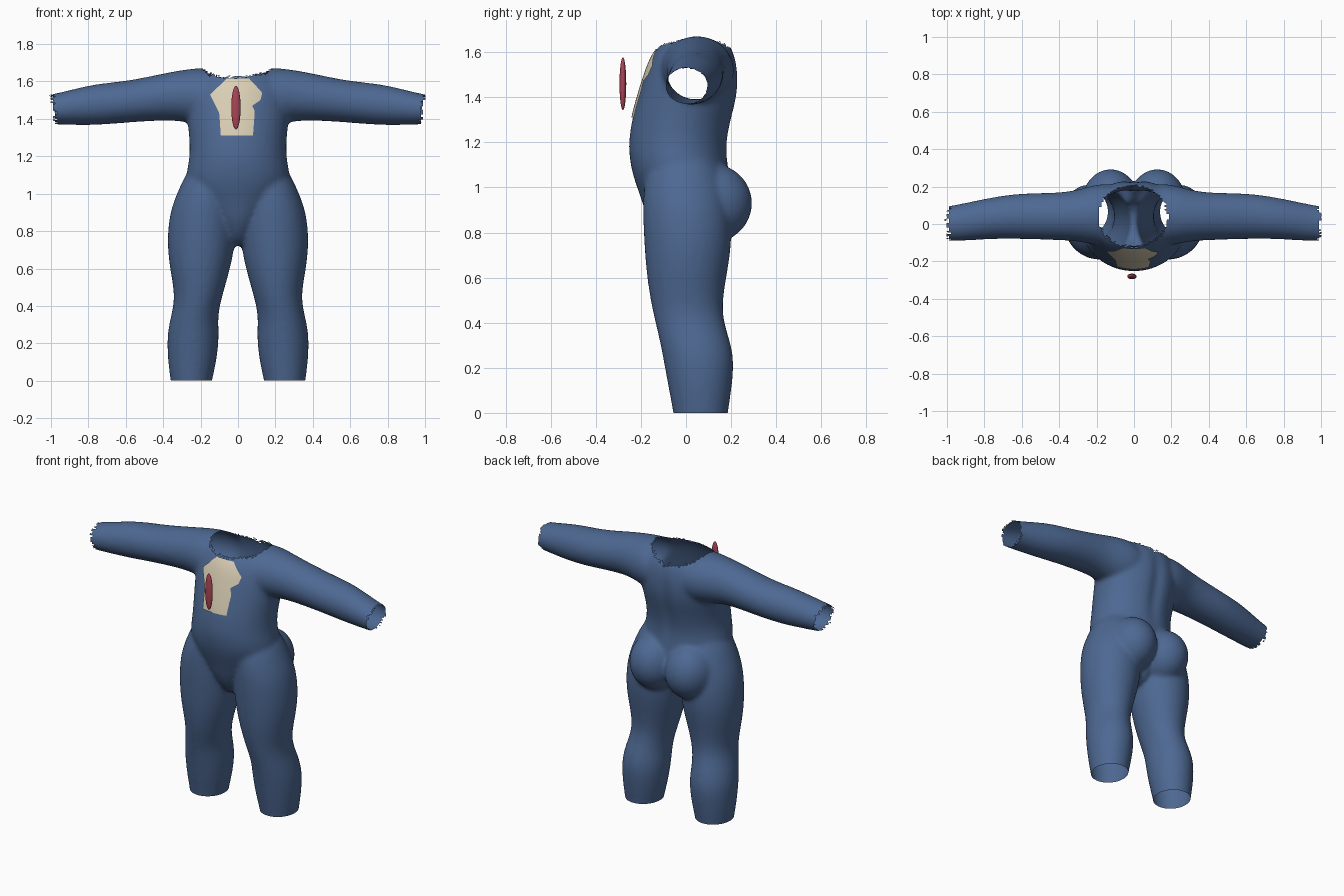
import bpy, bmesh, math, random
from mathutils import Vector, Matrix
from mathutils.bvhtree import BVHTree

random.seed(4)
if "Cube" in bpy.data.objects:
    bpy.data.objects.remove(bpy.data.objects["Cube"])


def material(name, rgb):
    m = bpy.data.materials.new(name)
    m.use_nodes = True
    m.diffuse_color = (*rgb, 1)
    m.node_tree.nodes["Principled BSDF"].inputs["Base Color"].default_value = (*rgb, 1)
    return m


def add_object(name, bm, mat):
    me = bpy.data.meshes.new(name)
    bm.to_mesh(me)
    bm.free()
    ob = bpy.data.objects.new(name, me)
    bpy.context.collection.objects.link(ob)
    me.materials.append(mat)
    for p in me.polygons:
        p.use_smooth = True
    return ob


def loft(bm, sections, sides=24):
    """Closed tube through (centre, axis_a, axis_b) elliptical sections."""
    rings = []
    for c, a, b in sections:
        ring = []
        for i in range(sides):
            t = math.tau * i / sides
            ring.append(bm.verts.new(Vector(c) + Vector(a) * math.cos(t) + Vector(b) * math.sin(t)))
        rings.append(ring)
    for r, s in zip(rings, rings[1:]):
        for i in range(sides):
            j = (i + 1) % sides
            bm.faces.new((r[i], r[j], s[j], s[i]))
    bm.faces.new(rings[0][::-1])
    bm.faces.new(rings[-1])


def upright(x, y, z, rx, ry):
    return (x, y, z), (rx, 0, 0), (0, ry, 0)


blue = material("suit blue", (0.075, 0.14, 0.29))
cream = material("chest cream", (0.70, 0.62, 0.46))
red = material("gem red", (0.40, 0.06, 0.09))

# Torso: z, centre y, half width, half depth
torso = [(.72, 0, .04, .08), (.78, 0, .07, .13), (.86, 0, .14, .175), (.95, -.005, .22, .195),
         (1.05, -.02, .285, .218), (1.13, -.033, .275, .22), (1.2, -.035, .26, .222),
         (1.3, -.018, .262, .225), (1.4, .01, .275, .226), (1.5, .027, .28, .212),
         (1.58, .035, .27, .19), (1.64, .04, .22, .155), (1.69, .045, .12, .09)]
# Leg: z, centre x, centre y, half width, half depth
leg = [(-.1, .25, .065, .1, .11), (-.05, .25, .065, .105, .117), (0, .25, .065, .111, .122),
       (.1, .245, .063, .131, .14), (.24, .24, .058, .142, .16), (.34, .235, .034, .126, .156),
       (.45, .21, .003, .125, .153), (.6, .203, .002, .164, .178), (.75, .196, .01, .186, .197),
       (.9, .187, .002, .18, .196), (1.0, .17, -.005, .158, .185), (1.1, .145, -.01, .14, .16),
       (1.18, .12, -.01, .1, .1)]
# Arm: x, centre y, centre z, half depth, half height
arm = [(.03, .045, 1.5, .15, .13), (.12, .047, 1.515, .17, .155), (.2, .05, 1.52, .165, .155),
       (.3, .045, 1.525, .138, .138), (.4, .04, 1.518, .127, .126), (.6, .043, 1.49, .124, .111),
       (.75, .033, 1.478, .113, .113), (.9, .012, 1.461, .102, .094),
       (1.0, 0, 1.45, .094, .08), (1.06, 0, 1.45, .09, .075)]

bm = bmesh.new()
loft(bm, [upright(0, y, z, a, b) for z, y, a, b in torso])
for s in (-1, 1):
    loft(bm, [upright(s * x, y, z, a, b) for z, x, y, a, b in leg])
    loft(bm, [((s * x, y, z), (0, a, 0), (0, 0, b)) for x, y, z, a, b in arm])
    # Buttock
    place = Matrix.Translation((s * .125, .118, .93)) @ Matrix.Diagonal((.155, .178, .175, 1))
    bmesh.ops.create_uvsphere(bm, u_segments=24, v_segments=16, radius=1, matrix=place)
bmesh.ops.recalc_face_normals(bm, faces=bm.faces)
body = add_object("body_suit", bm, blue)

# Fuse the parts into one smooth skin
sub = body.modifiers.new("round", 'SUBSURF')
sub.levels = 2
fuse = body.modifiers.new("fuse", 'REMESH')
fuse.mode = 'VOXEL'
fuse.voxel_size = .012
soft = body.modifiers.new("soften", 'SMOOTH')
soft.factor = .5
soft.iterations = 12
bpy.context.view_layer.update()
skin = bpy.data.meshes.new_from_object(body.evaluated_get(bpy.context.evaluated_depsgraph_get()))
body.modifiers.clear()
body.data = skin

bm = bmesh.new()
bm.from_mesh(skin)
# Spine groove
for v in bm.verts:
    if v.co.y > .1 and 1.05 < v.co.z < 1.65:
        fade = math.sin(math.pi * (v.co.z - 1.05) / .6)
        v.co.y -= .015 * fade * math.exp(-(v.co.x / .045) ** 2)
bm.normal_update()
surface = BVHTree.FromBMesh(bm)

# Open trouser legs, ragged cuffs and ragged neck
bmesh.ops.bisect_plane(bm, geom=bm.verts[:] + bm.edges[:] + bm.faces[:],
                       plane_co=(0, 0, 0), plane_no=(0, 0, 1), clear_inner=True)


def is_open(f):
    c = f.calc_center_median()
    rag = random.uniform(-.012, .012)
    cuff = abs(c.x) > .972 + .15 * (c.z - 1.37) + rag
    r = math.hypot((c.x + .005) / .185, (c.y - .04) / .162)
    return cuff or (c.z > 1.5 and r + rag * 4 < 1)


bmesh.ops.delete(bm, geom=[f for f in bm.faces if is_open(f)], context='FACES')
bm.to_mesh(skin)
bm.free()
skin.materials.clear()
skin.materials.append(blue)
for p in skin.polygons:
    p.use_smooth = True
    p.material_index = 0


def edge_at(points, z):
    for (z0, x0), (z1, x1) in zip(points, points[1:]):
        if z <= z1:
            return x0 + (x1 - x0) * (z - z0) / (z1 - z0)
    return points[-1][1]


# Chest panel hugging the front of the suit
right_edge = [(1.31, -.092), (1.43, -.1), (1.53, -.15), (1.615, -.06)]
left_edge = [(1.31, .08), (1.44, .09), (1.47, .075), (1.5, .12), (1.54, .13), (1.615, .06)]
bm = bmesh.new()
rows, cols, grid = 32, 16, []
for i in range(rows + 1):
    z = 1.31 + .305 * i / rows
    lo, hi = edge_at(right_edge, z), edge_at(left_edge, z)
    line = []
    for j in range(cols + 1):
        x = lo + (hi - lo) * j / cols
        hit = surface.ray_cast(Vector((x, -1, z)), Vector((0, 1, 0)))[0]
        line.append(bm.verts.new((x, (hit.y if hit else -.12) - .007, z)))
    grid.append(line)
for a, b in zip(grid, grid[1:]):
    for j in range(cols):
        bm.faces.new((a[j], a[j + 1], b[j + 1], b[j]))
add_object("chest_panel", bm, cream)

# Slim gem floating before the chest
bm = bmesh.new()
place = Matrix.Translation((-.011, -.28, 1.46)) @ Matrix.Diagonal((.025, .015, .117, 1))
bmesh.ops.create_uvsphere(bm, u_segments=24, v_segments=16, radius=1, matrix=place)
add_object("chest_gem", bm, red)
